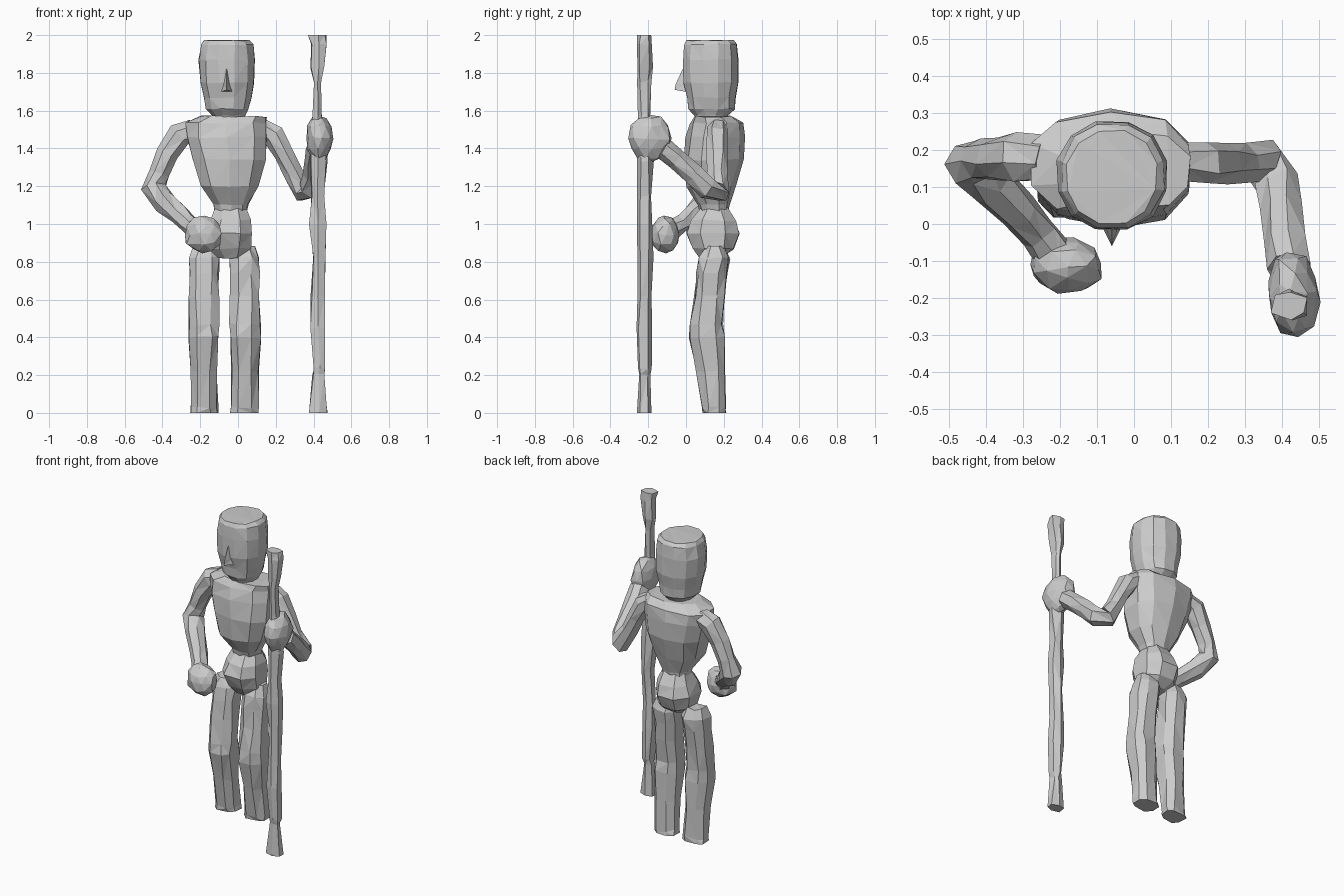
import bpy, bmesh, math, random
from mathutils import Vector, Matrix

random.seed(4)


def finish(name, bm, jitter=0.0):
    """Roughen slightly, triangulate and make a flat-shaded object."""
    for v in bm.verts:
        floor = v.co.z < 0.002 or v.co.z > 1.998
        v.co += Vector([random.uniform(-jitter, jitter) for _ in range(2)]
                       + [0 if floor else random.uniform(-jitter, jitter)])
    bmesh.ops.recalc_face_normals(bm, faces=bm.faces)
    bmesh.ops.triangulate(bm, faces=bm.faces)
    me = bpy.data.meshes.new(name)
    bm.to_mesh(me)
    bm.free()
    ob = bpy.data.objects.new(name, me)
    bpy.context.collection.objects.link(ob)
    return ob


def skin(bm, rings):
    """Join rings of points with quads and cap both ends."""
    rv = [[bm.verts.new(p) for p in r] for r in rings]
    n = len(rv[0])
    for a, b in zip(rv, rv[1:]):
        for i in range(n):
            j = (i + 1) % n
            bm.faces.new((a[i], a[j], b[j], b[i]))
    bm.faces.new(rv[0][::-1])
    bm.faces.new(rv[-1])


def stack(name, levels, n=10, power=2.0, jitter=0.005):
    """Horizontal sections given as (z, x0, x1, y0, y1)."""
    rings = []
    for z, x0, x1, y0, y1 in levels:
        ring = []
        for i in range(n):
            a = 2 * math.pi * (i + 0.5) / n
            c, s = math.cos(a), math.sin(a)
            e = 2 / power
            ring.append(((x0 + x1) / 2 + (x1 - x0) / 2 * math.copysign(abs(c) ** e, c),
                         (y0 + y1) / 2 + (y1 - y0) / 2 * math.copysign(abs(s) ** e, s), z))
        rings.append(ring)
    bm = bmesh.new()
    skin(bm, rings)
    return finish(name, bm, jitter)


def limb(name, path, n=7, jitter=0.006):
    """Tube through (x, y, z, radius) points."""
    pts = [Vector(p[:3]) for p in path]
    rings = []
    for k, p in enumerate(pts):
        d = (pts[min(k + 1, len(pts) - 1)] - pts[max(k - 1, 0)]).normalized()
        u = Vector((0.1, 1, 0.15))
        if abs(d.y) > 0.8:
            u = Vector((0, 0.3, 1))
        u = (u - d * u.dot(d)).normalized()
        w = d.cross(u)
        r = path[k][3]
        rings.append([p + r * (math.cos(2 * math.pi * i / n) * u +
                               math.sin(2 * math.pi * i / n) * w) for i in range(n)])
    bm = bmesh.new()
    skin(bm, rings)
    return finish(name, bm, jitter)


def fist(name, centre, size, rot=0.0, jitter=0.008):
    bm = bmesh.new()
    bmesh.ops.create_icosphere(bm, subdivisions=2, radius=1)
    bmesh.ops.transform(bm, verts=bm.verts, matrix=Matrix.Translation(centre)
                        @ Matrix.Rotation(rot, 4, 'Z') @ Matrix.Diagonal((*size, 1)))
    return finish(name, bm, jitter)


# Head, with jaw and neck tapering below
stack("head", [(1.53, -0.13, 0.03, 0.06, 0.20), (1.575, -0.14, 0.04, 0.04, 0.22),
               (1.61, -0.175, 0.06, 0.01, 0.26), (1.67, -0.185, 0.075, 0.00, 0.265),
               (1.75, -0.205, 0.09, -0.02, 0.28), (1.87, -0.212, 0.092, -0.02, 0.28),
               (1.95, -0.20, 0.085, -0.015, 0.275), (1.972, -0.185, 0.065, 0.00, 0.255)],
      n=12, power=2.15, jitter=0.003)

# Nose wedge
bm = bmesh.new()
skin(bm, [[(-0.09, 0.0, 1.70), (-0.03, 0.0, 1.70), (-0.06, -0.06, 1.71)],
          [(-0.08, 0.0, 1.74), (-0.04, 0.0, 1.74), (-0.06, -0.055, 1.74)],
          [(-0.07, 0.0, 1.82), (-0.05, 0.0, 1.82), (-0.06, -0.018, 1.82)]])
finish("nose", bm)

# Torso: broad shoulders narrowing to the waist
stack("torso", [(1.04, -0.12, 0.04, 0.08, 0.22), (1.10, -0.13, 0.055, 0.06, 0.23),
                (1.20, -0.20, 0.11, 0.00, 0.26), (1.34, -0.245, 0.15, -0.015, 0.305),
                (1.46, -0.28, 0.16, 0.00, 0.31), (1.535, -0.29, 0.16, 0.02, 0.30),
                (1.57, -0.20, 0.155, 0.04, 0.25)], n=10, power=2.5)

# Pelvis
stack("pelvis", [(0.82, -0.11, 0.04, 0.07, 0.20), (0.87, -0.16, 0.075, 0.03, 0.26),
                 (0.95, -0.175, 0.085, -0.01, 0.295), (1.02, -0.15, 0.075, 0.02, 0.27),
                 (1.09, -0.12, 0.05, 0.08, 0.22)], n=8, power=2.4)

# Legs: same profile shifted sideways
for name, cx in (("right_leg", -0.18), ("left_leg", 0.037)):
    side = 1 if cx > 0 else -1
    prof = [(0.0, 0.078, 0.09, 0.215), (0.03, 0.075, 0.085, 0.21), (0.22, 0.073, 0.055, 0.21),
            (0.40, 0.085, 0.015, 0.205), (0.47, 0.085, 0.02, 0.20), (0.62, 0.08, 0.04, 0.21),
            (0.74, 0.08, 0.055, 0.22), (0.82, 0.082, 0.065, 0.235), (0.88, 0.055, 0.10, 0.20)]
    stack(name, [(z, cx - r - (0.02 if z > 0.85 and side > 0 else 0), cx + r, y0, y1)
                 for z, r, y0, y1 in prof], n=8, power=2.6, jitter=0.007)

# Right arm: bent, hand on the hip
limb("right_arm", [(-0.24, 0.18, 1.50, 0.06), (-0.31, 0.18, 1.47, 0.07),
                   (-0.375, 0.175, 1.37, 0.06), (-0.42, 0.175, 1.27, 0.052),
                   (-0.445, 0.165, 1.19, 0.067), (-0.39, 0.11, 1.12, 0.065),
                   (-0.31, 0.03, 1.05, 0.056), (-0.26, -0.03, 1.0, 0.05),
                   (-0.22, -0.08, 0.97, 0.055)])
fist("right_hand", (-0.185, -0.11, 0.945), (0.105, 0.08, 0.1), -0.2)

# Left arm: elbow low, forearm raised forward to the staff
limb("left_arm", [(0.12, 0.17, 1.52, 0.05), (0.19, 0.165, 1.47, 0.062),
                  (0.245, 0.165, 1.37, 0.055), (0.295, 0.165, 1.27, 0.052),
                  (0.35, 0.17, 1.17, 0.065), (0.385, 0.11, 1.19, 0.06),
                  (0.40, 0.04, 1.26, 0.055), (0.41, -0.05, 1.34, 0.055),
                  (0.42, -0.12, 1.40, 0.06)])
fist("left_hand", (0.43, -0.19, 1.455), (0.072, 0.118, 0.125), 0.12)

# Staff: knobbly pole with flared ends
stack("staff", [(0.0, 0.375, 0.48, -0.26, -0.18), (0.2, 0.395, 0.455, -0.25, -0.19),
                (0.24, 0.395, 0.465, -0.26, -0.185), (0.45, 0.38, 0.47, -0.265, -0.18),
                (0.62, 0.385, 0.46, -0.255, -0.185), (0.82, 0.39, 0.47, -0.26, -0.175),
                (1.0, 0.375, 0.475, -0.265, -0.175), (1.15, 0.385, 0.46, -0.255, -0.18),
                (1.33, 0.38, 0.475, -0.26, -0.175), (1.58, 0.395, 0.445, -0.255, -0.185),
                (1.75, 0.40, 0.445, -0.255, -0.185), (1.83, 0.385, 0.46, -0.26, -0.18),
                (1.95, 0.38, 0.475, -0.26, -0.18), (2.0, 0.37, 0.47, -0.26, -0.18)],
      n=6, power=2.4, jitter=0.006)
